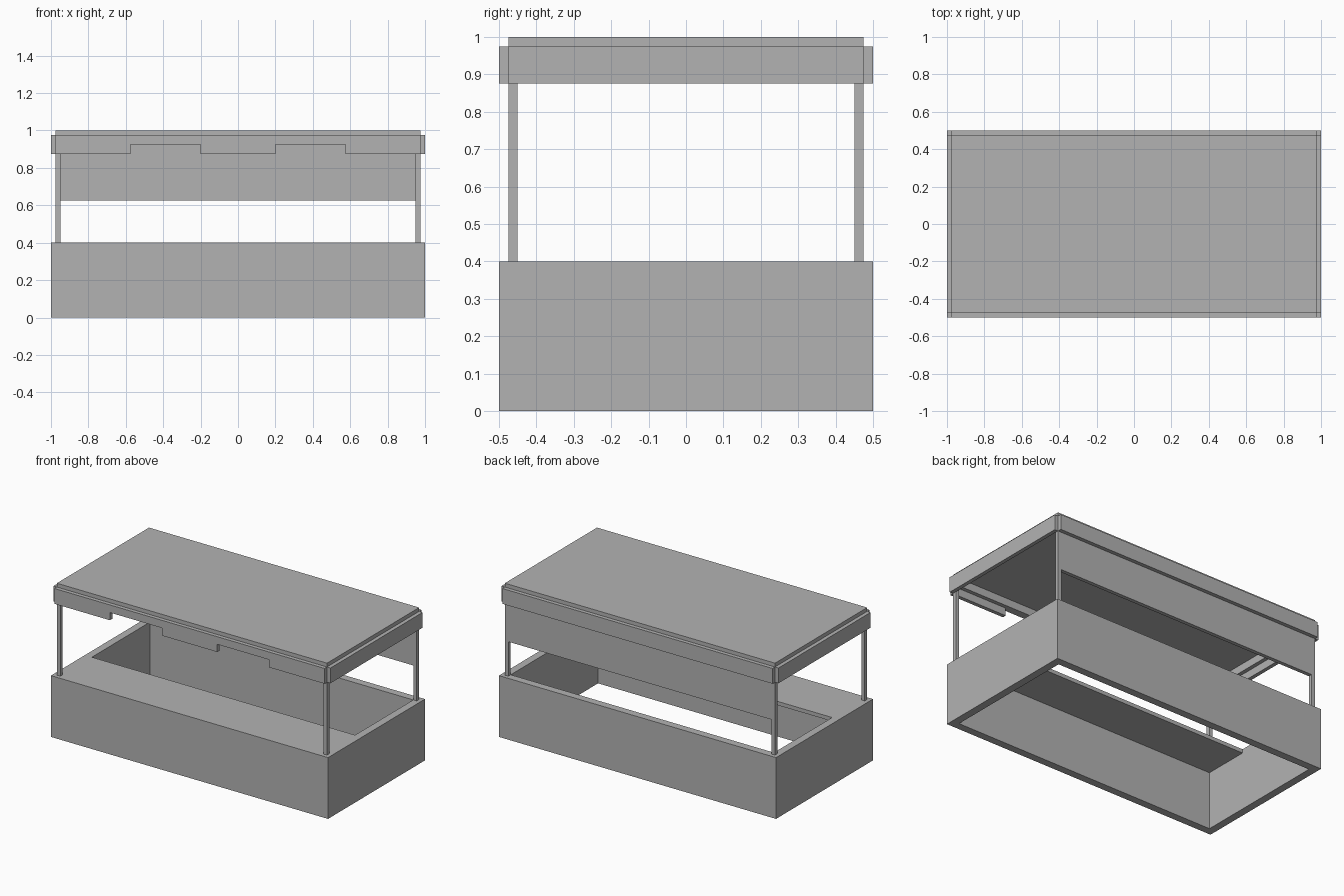
import bpy
import bmesh

cube = bpy.data.objects.get("Cube")
if cube:
    bpy.data.objects.remove(cube, do_unlink=True)

grey = bpy.data.materials.new("plain_grey")
grey.use_nodes = True
COLOUR = (0.45, 0.45, 0.45, 1)
grey.diffuse_color = COLOUR
grey.node_tree.nodes["Principled BSDF"].inputs["Base Color"].default_value = COLOUR

T = 0.025            # board thickness
WALL = 0.05          # base wall thickness
BASE_H = 0.4
RAIL_Z = 0.925       # underside of the top rails
ROOF_Z = 0.975       # underside of the roof
FASCIA_Z = 0.875     # underside of the fascia


def finish(name, bm):
    bmesh.ops.recalc_face_normals(bm, faces=bm.faces)
    mesh = bpy.data.meshes.new(name)
    bm.to_mesh(mesh)
    bm.free()
    mesh.materials.append(grey)
    obj = bpy.data.objects.new(name, mesh)
    bpy.context.collection.objects.link(obj)
    return obj


def box(name, x, y, z):
    """Box from (low, high) ranges."""
    bm = bmesh.new()
    bmesh.ops.create_cube(bm, size=1)
    for v in bm.verts:
        v.co = [r[0] if c < 0 else r[1] for c, r in zip(v.co, (x, y, z))]
    return finish(name, bm)


def mirrored(r, side):
    return tuple(sorted((r[0] * side, r[1] * side)))


def ring(outer, inner, z):
    """Rectangular tube: outer rectangle with a rectangular hole."""
    bm = bmesh.new()
    loops = []
    for hx, hy in (outer, inner):
        for h in z:
            loops.append([bm.verts.new((sx * hx, sy * hy, h))
                          for sx, sy in ((-1, -1), (1, -1), (1, 1), (-1, 1))])
    out_lo, out_hi, in_lo, in_hi = loops
    for a, b in ((out_lo, out_hi), (out_hi, in_hi), (in_hi, in_lo), (in_lo, out_lo)):
        for i in range(4):
            j = (i + 1) % 4
            bm.faces.new((a[i], a[j], b[j], b[i]))
    return bm


# Open base and its wide front counter
finish("base_walls", ring((1, 0.5), (1 - WALL, 0.5 - WALL), (0, BASE_H)))
box("counter", (WALL - 1, 1 - WALL), (WALL - 0.5, -0.15), (BASE_H - T, BASE_H))

# Corner posts
for sx, side in ((-1, "right"), (1, "left")):
    for sy, end in ((-1, "front"), (1, "back")):
        box(f"{end}_{side}_post", mirrored((0.95, 0.975), sx),
            mirrored((0.45, 0.475), sy), (BASE_H, RAIL_Z))

# Top rails, roof and hanging back panel
finish("top_rails", ring((0.975, 0.475), (0.95, 0.45), (RAIL_Z, ROOF_Z)))
box("roof", (-0.975, 0.975), (-0.475, 0.475), (ROOF_Z, 1))
box("back_panel", (-0.95, 0.95), (0.45, 0.475), (0.625, RAIL_Z))

# Side and back fascia boards
for sx, side in ((-1, "right"), (1, "left")):
    box(f"{side}_fascia", mirrored((0.975, 1), sx), (-0.475, 0.475), (FASCIA_Z, ROOF_Z))
box("back_fascia", (-0.975, 0.975), (0.475, 0.5), (FASCIA_Z, ROOF_Z))

# Front fascia with two notches in its lower edge
half = [(0.2, FASCIA_Z), (0.2, RAIL_Z), (0.575, RAIL_Z),
        (0.575, FASCIA_Z), (0.975, FASCIA_Z), (0.975, ROOF_Z)]
outline = half + [(-x, z) for x, z in reversed(half)]
bm = bmesh.new()
face = bm.faces.new([bm.verts.new((x, -0.5, z)) for x, z in outline])
grown = bmesh.ops.extrude_face_region(bm, geom=[face])["geom"]
bmesh.ops.translate(bm, vec=(0, T, 0),
                    verts=[g for g in grown if isinstance(g, bmesh.types.BMVert)])
finish("front_fascia", bm)
